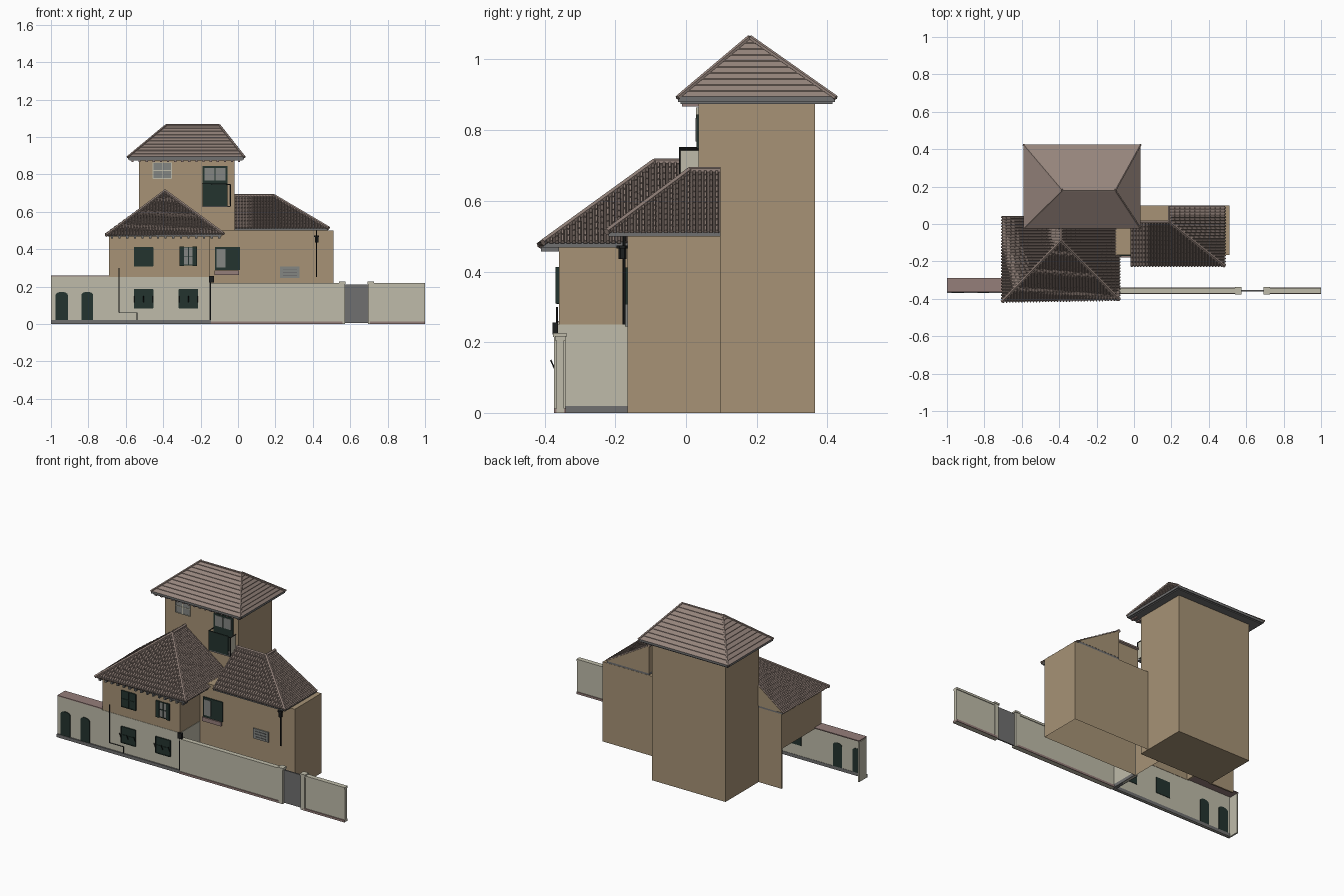
import bpy, bmesh, math
from mathutils import Vector

cube = bpy.data.objects.get("Cube")
if cube:
    bpy.data.objects.remove(cube, do_unlink=True)


def material(name, r, g, b):
    m = bpy.data.materials.new(name)
    m.use_nodes = True
    m.diffuse_color = (r, g, b, 1)
    m.node_tree.nodes["Principled BSDF"].inputs["Base Color"].default_value = (r, g, b, 1)
    return m


TAN = material("tan wall", .385, .29, .18)
PLASTER = material("pale plaster", .52, .5, .4)
TILE = material("light roof tile", .3, .23, .2)
BASE = material("brown roof base", .15, .115, .1)
GREY = material("grey trim", .16, .16, .16)
GREEN = material("dark green paint", .017, .034, .028)
GLASS = material("grey glass", .23, .24, .225)
PINK = material("dusty pink coping", .3, .21, .195)
BLACK = material("black metal", .012, .013, .013)


def finish(name, bm, *mats):
    bmesh.ops.recalc_face_normals(bm, faces=bm.faces)
    if len(mats) > 1:  # faces that do not look upward take the second colour
        for f in bm.faces:
            f.normal_update()
            f.material_index = int(f.normal.z < .2)
    me = bpy.data.meshes.new(name)
    bm.to_mesh(me)
    bm.free()
    for m in mats:
        me.materials.append(m)
    ob = bpy.data.objects.new(name, me)
    bpy.context.collection.objects.link(ob)
    return ob


def solid(name, verts, faces, *mats):
    bm = bmesh.new()
    vs = [bm.verts.new(v) for v in verts]
    for f in faces:
        bm.faces.new([vs[i] for i in f])
    return finish(name, bm, *mats)


def box(name, x0, x1, y0, y1, z0, z1, mat, floor=True):
    bm = bmesh.new()
    bmesh.ops.create_cube(bm, size=1)
    if not floor:
        bm.faces.remove(min(bm.faces, key=lambda f: f.calc_center_median().z))
    for v in bm.verts:
        v.co = ((x0, x1)[v.co.x > 0], (y0, y1)[v.co.y > 0], (z0, z1)[v.co.z > 0])
    return finish(name, bm, mat)


def rod(name, points, r, mat, sides=6):
    bm = bmesh.new()
    for a, b in zip(points, points[1:]):
        a, b = Vector(a), Vector(b)
        new = bmesh.ops.create_cone(bm, cap_ends=True, segments=sides, radius1=r, radius2=r, depth=(b - a).length)
        rot = (b - a).to_track_quat('Z', 'Y')
        for v in new["verts"]:
            v.co = rot @ v.co + (a + b) / 2
    return finish(name, bm, mat)


def slope_ribs(name, e0, e1, t0, t1, pitch=.016, tile=.03):
    """Rows of overlapping tiles running up a roof slope, trimmed at the hips."""
    e0, e1, t0, t1 = map(Vector, (e0, e1, t0, t1))
    u = (e1 - e0).normalized()
    length, ta, tb = (e1 - e0).length, (t0 - e0).dot(u), (t1 - e0).dot(u)
    up = t0 - e0 - u * ta
    n = u.cross(up).normalized()
    w = pitch * .36
    bm = bmesh.new()
    for i in range(int(length / pitch)):
        s = (i + .5) * pitch
        h = 1
        if s < ta:
            h = s / ta
        elif s > tb:
            h = (length - s) / (length - tb)
        count = max(1, round(h * up.length / tile))
        rings = []
        for k in range(count):
            for t, lift in ((k / count, .008), ((k + 1) / count, .004)):
                c = e0 + u * s + up * (h * t - .006)
                rings.append([bm.verts.new(c + u * d + n * z)
                              for d, z in ((-w, -.002), (-w * .5, lift), (w * .5, lift), (w, -.002))])
        for lo, hi in zip(rings, rings[1:]):
            for j in range(1, 4):
                bm.faces.new((lo[j], lo[j - 1], hi[j - 1], hi[j]))
        bm.faces.new(rings[0])
    return finish(name, bm, TILE)


def window(name, x0, x1, z0, z1, y, pane=GREEN, bar=GREEN):
    xm, zm, t = (x0 + x1) / 2, (z0 + z1) / 2, .002
    box(name + "_pane", x0, x1, y - .004, y, z0, z1, pane)
    for k, x in enumerate((x0, xm, x1)):
        box(f"{name}_upright_{k}", x - t, x + t, y - .007, y, z0, z1, bar)
    for k, z in enumerate((z0, zm, z1)):
        box(f"{name}_crossbar_{k}", x0, x1, y - .007, y, z - t, z + t, bar)


# Tower body with soffit, fascia and rafter ends
box("tower_body", -.53, -.02, .035, .365, 0, .88, TAN)
box("tower_soffit", -.58, .025, -.015, .415, .874, .882, GREY)
box("tower_fascia", -.588, .032, -.022, .422, .88, .896, GREY)
for i in range(16):
    x = -.57 + i * .038
    box(f"tower_rafter_{i}", x, x + .012, -.012, .036, .867, .875, PINK)

# Tower roof: overlapping courses between eave and ridge
eave = [Vector(p) for p in ((-.59, -.024, .892), (.034, -.024, .892), (.034, .424, .892), (-.59, .424, .892))]
ridge = [Vector(p) for p in ((-.385, .178, 1.062), (-.1, .178, 1.062), (-.1, .182, 1.062), (-.385, .182, 1.062))]
bm = bmesh.new()
rings, courses = [], 10
for i in range(courses):
    for t, lift in ((i / courses, .003), ((i + 1) / courses, 0)):
        rings.append([bm.verts.new(a.lerp(b, t) + Vector((0, 0, lift))) for a, b in zip(eave, ridge)])
for lo, hi in zip(rings, rings[1:]):
    for j in range(4):
        bm.faces.new((lo[j - 1], lo[j], hi[j], hi[j - 1]))
bm.faces.new(rings[0])
bm.faces.new(rings[-1])
finish("tower_roof", bm, TILE)
for i in range(4):
    rod(f"tower_hip_{i}", (eave[i], ridge[i]), .007, TILE)
rod("tower_ridge", (ridge[0], ridge[1]), .006, TILE)

# Front wing: thin walls, open below on the far side
box("front_wing_front", -.69, -.15, -.36, -.35, .25, .48, TAN)
box("front_wing_outer_side", -.69, -.68, -.35, .035, .25, .48, TAN)
box("front_wing_inner_side", -.16, -.15, -.35, -.1, .25, .48, TAN)
box("front_wing_back", -.69, -.52, .027, .037, 0, .48, TAN)
A = [(-.705, -.415, .474), (-.078, -.405, .482), (-.078, .035, .484), (-.705, .044, .48),
     (-.39, -.09, .71), (-.39, .04, .71)]
solid("front_wing_roof", A, ((0, 1, 4), (1, 2, 5, 4), (3, 0, 4, 5), (2, 3, 5), (0, 3, 2, 1)), BASE, TAN)
slope_ribs("front_wing_ribs_front", A[0], A[1], A[4], A[4])
slope_ribs("front_wing_ribs_inner", A[1], A[2], A[4], A[5])
slope_ribs("front_wing_ribs_outer", A[3], A[0], A[5], A[4])
box("front_wing_fascia", -.695, -.088, -.405, .037, .468, .484, GREY)
for i in range(15):
    x = -.68 + i * .041
    box(f"front_wing_rafter_{i}", x, x + .012, -.41, -.36, .456, .47, GREY)

# Side wing: hollow body, hipped roof and the recessed terrace behind it
box("side_wing_body", -.15, .51, -.165, .098, 0, .5, TAN, floor=False)
B = [(-.02, -.225, .512), (.485, -.225, .512), (.485, .098, .512), (.19, .098, .512), (.19, .01, .512),
     (-.02, .01, .512), (-.02, .01, .686), (.19, .01, .686), (.19, .098, .686)]
solid("side_wing_roof", B, ((0, 1, 7, 6), (1, 2, 8, 7), (2, 3, 8), (3, 4, 7, 8), (4, 5, 6, 7), (5, 0, 6),
                            (0, 5, 4, 3, 2, 1)), BASE, TAN)
slope_ribs("side_wing_ribs_front", B[0], B[1], B[6], B[7])
slope_ribs("side_wing_ribs_side", B[1], B[2], B[7], B[8])
box("side_wing_fascia_front", -.02, .48, -.22, -.16, .499, .514, GREY)
box("side_wing_fascia_side", .19, .48, -.2, .097, .499, .514, GREY)

# Hip and ridge caps of both lower roofs
for i, (a, b) in enumerate(((A[0], A[4]), (A[1], A[4]), (A[4], A[5]), (B[1], B[7]), (B[6], B[7]), (B[7], B[8]))):
    rod(f"lower_roof_cap_{i}", (a, b), .01, TILE)

# Street wall on the left, a shell with coping
box("street_wall_front", -1, -.15, -.362, -.352, 0, .25, PLASTER)
box("street_wall_return", -.16, -.148, -.362, -.16, 0, .25, PLASTER)
box("street_wall_end", -1, -.99, -.36, -.29, 0, .25, PLASTER)
box("street_wall_band", -1, -.69, -.362, -.352, .25, .256, PLASTER)
box("street_wall_coping", -1, -.69, -.363, -.288, .254, .26, PINK)
box("street_wall_plinth", -1, -.145, -.37, -.35, 0, .02, GREY)
box("return_plinth", -.165, -.144, -.36, -.165, 0, .02, GREY)

# Garden wall on the right with gate
for k, (x0, x1) in enumerate(((-.145, .56), (.705, 1))):
    box(f"garden_wall_{k}", x0, x1, -.367, -.345, 0, .205, PLASTER)
    box(f"garden_coping_{k}", x0, x1, -.371, -.341, .205, .218, PLASTER)
    box(f"garden_plinth_{k}", x0, x1, -.373, -.34, 0, .013, PINK)
for k, x in enumerate((.557, .71)):
    box(f"gate_post_{k}", x - .014, x + .014, -.373, -.341, 0, .215, PLASTER)
    box(f"gate_post_cap_{k}", x - .018, x + .018, -.376, -.338, .215, .226, PLASTER)
for k, x in enumerate((.572, .634)):
    box(f"gate_leaf_{k}", x, x + .061, -.36, -.352, .005, .21, GREY)

# Arched street doors, set through the wall
for k, (x0, x1) in enumerate(((-.975, -.91), (-.837, -.775))):
    box(f"street_door_{k}", x0, x1, -.367, -.35, .02, .155, GREEN)
    c, r = (x0 + x1) / 2, (x1 - x0) / 2
    arc = [(c + r * math.cos(a * math.pi / 8), .155 + .017 * math.sin(a * math.pi / 8)) for a in range(9)]
    n = len(arc)
    solid(f"street_door_arch_{k}", [(x, y, z) for y in (-.367, -.35) for x, z in arc],
          [range(n), range(n, 2 * n)] + [(i, (i + 1) % n, n + (i + 1) % n, n + i) for i in range(n)], GREEN)

# Windows of the front wing, the lower pair with tilted bars
for k, x in enumerate((-.555, -.315)):
    window(f"lower_window_{k}", x, x + .1, .085, .185, -.362)
    box(f"lower_window_back_{k}", x, x + .1, -.352, -.349, .085, .185, GREEN)
    for j in (0, .05, .1):
        rod(f"awning_bar_{k}_{j}", ((x + j, -.365, .11), (x + j, -.383, .15)), .002, BLACK)
window("upper_window_left", -.555, -.455, .31, .41, -.36)
window("upper_window_right", -.295, -.235, .315, .41, -.36, GLASS)
for k, x in enumerate((-.313, -.242)):
    box(f"upper_shutter_{k}", x, x + .023, -.369, -.36, .31, .413, GREEN)

# Side wing window, sill and vent
box("side_window_panel", -.123, .012, -.172, -.165, .288, .412, GREEN)
box("side_window_glass", -.114, -.068, -.175, -.17, .302, .4, GLASS)
box("side_window_sill", -.125, .005, -.178, -.165, .262, .287, PINK)
box("vent_panel", .225, .33, -.172, -.165, .245, .308, GLASS)
for k in range(3):
    box(f"vent_slat_{k}", .24, .315, -.175, -.17, .256 + k * .017, .261 + k * .017, GREY)

# Tower window and balcony
window("tower_window", -.455, -.355, .778, .862, .035, GLASS, PLASTER)
box("balcony_door", -.19, -.055, .03, .035, .63, .845, GREEN)
for k, x in enumerate((-.18, -.12)):
    box(f"balcony_glass_{k}", x, x + .054, .027, .031, .768, .834, GLASS)
box("balcony_floor", -.19, -.04, -.02, .035, .625, .632, GREY)
box("balcony_front", -.19, -.055, -.02, -.015, .632, .752, GREEN)
box("balcony_side", -.046, -.042, -.018, .035, .64, .745, PLASTER)
rod("balcony_rail", ((-.19, .035, .75), (-.19, -.018, .75), (-.04, -.018, .745), (-.04, .035, .745)), .0025, BLACK)
rod("balcony_corner_post", ((-.04, -.018, .63), (-.04, -.018, .745)), .0025, BLACK)

# Pipes and wall lamp
rod("thin_pipe", ((-.637, -.365, .3), (-.637, -.365, .06), (-.54, -.365, .06), (-.54, -.365, .02)), .0025, BLACK)
rod("corner_drainpipe", ((-.148, -.368, .02), (-.148, -.368, .24)), .004, BLACK)
box("drain_hopper", -.155, -.127, -.378, -.362, .222, .256, BLACK)
rod("lamp_pole", ((.42, -.175, .25), (.42, -.175, .5)), .004, BLACK)
rod("lamp_lantern", ((.42, -.18, .435), (.42, -.18, .465)), .011, BLACK)
rod("lamp_cap", ((.42, -.18, .465), (.42, -.18, .473)), .016, BLACK)
